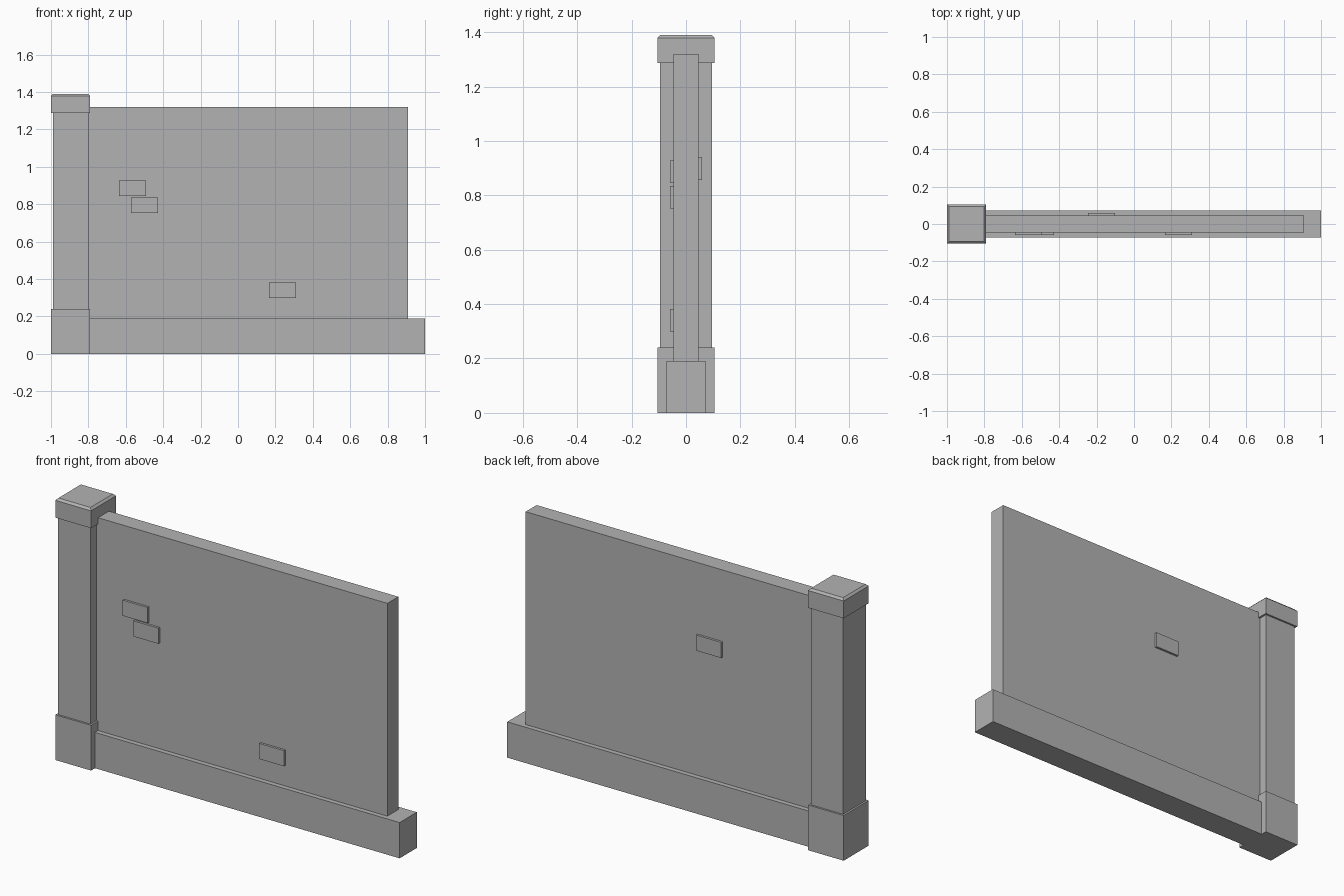
import bpy
import bmesh

cube = bpy.data.objects.get("Cube")
if cube:
    bpy.data.objects.remove(cube, do_unlink=True)

# One plain grey for the whole wall section
GREY = (0.45, 0.45, 0.45, 1.0)
stone = bpy.data.materials.new("plain_grey")
stone.use_nodes = True
stone.diffuse_color = GREY
stone.node_tree.nodes["Principled BSDF"].inputs["Base Color"].default_value = GREY


def block(name, x, y, z, top_bevel=0.0):
    """Box spanning the given (low, high) ranges, with an optional bevelled top rim."""
    bm = bmesh.new()
    bmesh.ops.create_cube(bm, size=1.0)
    for v in bm.verts:
        v.co = [lo + (c + 0.5) * (hi - lo) for c, (lo, hi) in zip(v.co, (x, y, z))]
    if top_bevel:
        rim = [e for e in bm.edges if all(abs(v.co.z - z[1]) < 1e-5 for v in e.verts)]
        bmesh.ops.bevel(bm, geom=rim, offset=top_bevel, segments=1, affect='EDGES')
    mesh = bpy.data.meshes.new(name)
    bm.to_mesh(mesh)
    bm.free()
    mesh.materials.append(stone)
    obj = bpy.data.objects.new(name, mesh)
    bpy.context.collection.objects.link(obj)
    return obj


def both(half):
    return (-half, half)


# Post: plinth, shaft and bevelled cap
block("post_plinth", (-1.0, -0.79), both(0.105), (0, 0.24))
block("post_shaft", (-0.99, -0.80), both(0.095), (0.24, 1.29))
block("post_cap", (-1.0, -0.79), both(0.105), (1.287, 1.39), top_bevel=0.011)

# Wall panel standing on its footing
WALL = 0.046
block("wall_footing", (-0.79, 1.0), both(0.072), (0, 0.19))
block("wall_panel", (-0.80, 0.91), both(WALL), (0.19, 1.32))

# Raised bricks: left edge, bottom edge, side (-1 front, 1 back)
bricks = [(-0.637, 0.845, -1), (-0.573, 0.752, -1), (0.165, 0.299, -1), (-0.247, 0.857, 1)]
for i, (x, z, side) in enumerate(bricks):
    y = sorted((side * (WALL - 0.01), side * (WALL + 0.012)))
    block(f"raised_brick_{i + 1}", (x, x + 0.146), y, (z, z + 0.083))
